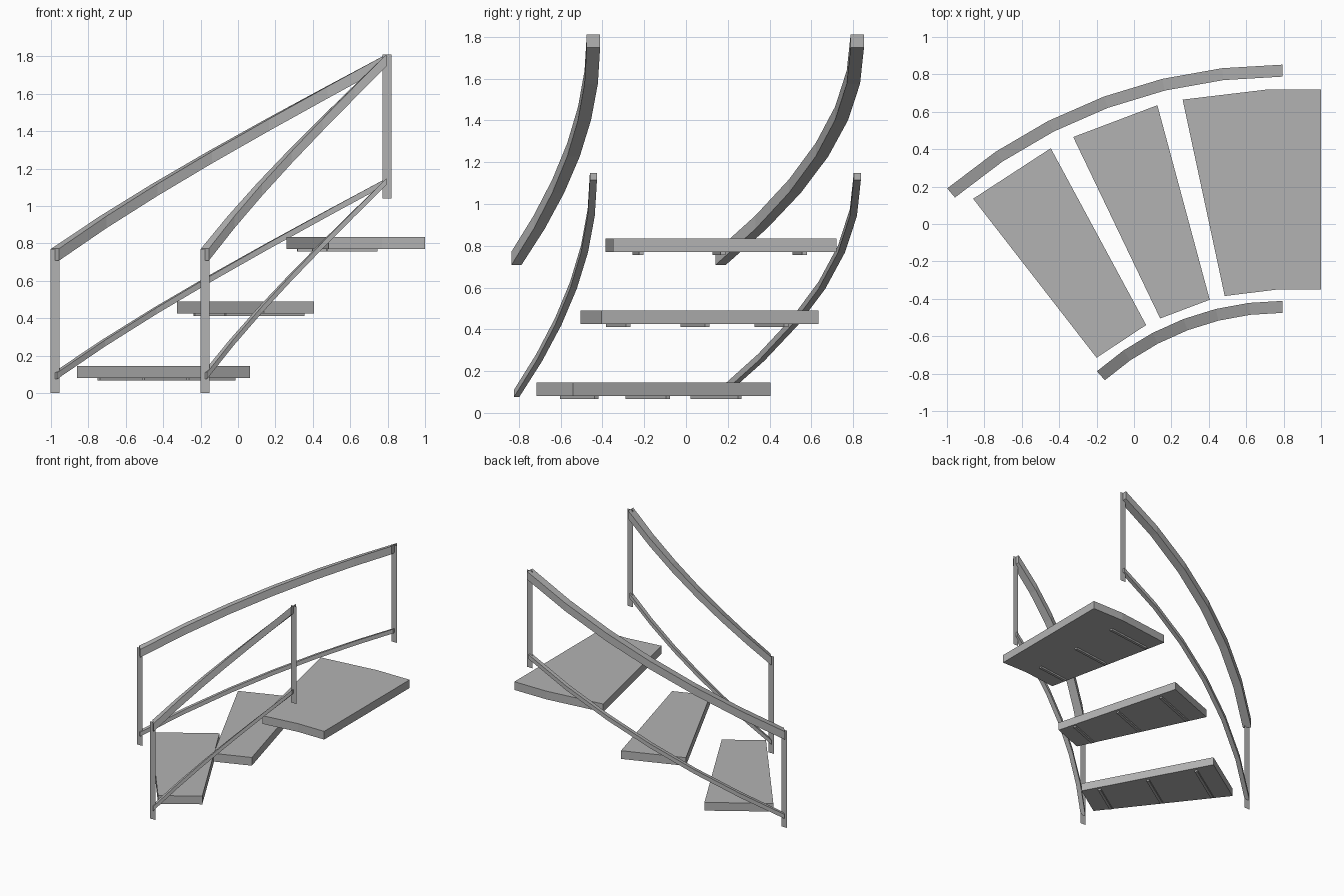
import bpy, bmesh
from math import sin, cos, radians
from mathutils import Vector

cube = bpy.data.objects.get("Cube")
if cube:
    bpy.data.objects.remove(cube, do_unlink=True)

# Single material
grey = bpy.data.materials.new("plain_grey")
grey.use_nodes = True
grey.diffuse_color = (0.45, 0.45, 0.45, 1)
grey.node_tree.nodes["Principled BSDF"].inputs["Base Color"].default_value = grey.diffuse_color


def make_object(name, bm):
    bmesh.ops.recalc_face_normals(bm, faces=bm.faces)
    mesh = bpy.data.meshes.new(name)
    bm.to_mesh(mesh)
    bm.free()
    mesh.materials.append(grey)
    obj = bpy.data.objects.new(name, mesh)
    bpy.context.collection.objects.link(obj)


def slab(name, outline, bottom, top):
    """Flat prism from a plan outline."""
    bm = bmesh.new()
    face = bm.faces.new([bm.verts.new((p[0], p[1], bottom)) for p in outline])
    result = bmesh.ops.extrude_face_region(bm, geom=[face])
    verts = [v for v in result["geom"] if isinstance(v, bmesh.types.BMVert)]
    bmesh.ops.translate(bm, verts=verts, vec=(0, 0, top - bottom))
    make_object(name, bm)


# The stair turns about one vertical axis
AXIS = Vector((0.795, -1.91))
RISE = 1.04
SEGMENTS = 6


def arc_point(radius, angle):
    return AXIS + radius * Vector((-sin(angle), cos(angle)))


def rail(name, radius, sweep, start_z, size):
    """Square bar climbing along an arc."""
    bm = bmesh.new()
    h = size / 2
    rings = []
    for i in range(SEGMENTS + 1):
        t = i / SEGMENTS
        z = start_z + RISE * t
        ring = []
        for dr, dz in ((-h, -h), (h, -h), (h, h), (-h, h)):
            p = arc_point(radius + dr, sweep * (1 - t))
            ring.append(bm.verts.new((p.x, p.y, z + dz)))
        rings.append(ring)
    for a, b in zip(rings, rings[1:]):
        for k in range(4):
            n = (k + 1) % 4
            bm.faces.new((a[k], a[n], b[n], b[k]))
    bm.faces.new(rings[0])
    bm.faces.new(rings[-1])
    make_object(name, bm)


def post(name, centre, bottom):
    """Flat upright strip facing the front."""
    bm = bmesh.new()
    w, top = 0.024, bottom + 0.77
    corners = ((-w, bottom), (w, bottom), (w, top), (-w, top))
    bm.faces.new([bm.verts.new((centre.x + x, centre.y, z)) for x, z in corners])
    make_object(name, bm)


# Handrails, lower rails and posts on both sides
for side, radius, degrees in (("outer", 2.73, 40.5), ("inner", 1.467, 41.5)):
    sweep = radians(degrees)
    rail(side + "_handrail", radius, sweep, 0.74, 0.064)
    rail(side + "_lower_rail", radius, sweep, 0.092, 0.034)
    post(side + "_bottom_post", arc_point(radius, sweep), 0)
    post(side + "_top_post", arc_point(radius, 0) + Vector((0.002, 0)), RISE)

# Treads: outer edge, inner edge, and any landing extension between them
treads = (
    ("lower", 0.08, (-0.86, 0.135), (-0.445, 0.405), (0.065, -0.54), (-0.2, -0.715), ()),
    ("middle", 0.425, (-0.325, 0.465), (0.125, 0.635), (0.405, -0.405), (0.14, -0.505), ()),
    ("upper", 0.77, (0.26, 0.665), (0.72, 0.72), (0.77, -0.35), (0.485, -0.385),
     ((1, 0.72), (1, -0.35))),
)
for name, z, out_a, out_b, in_b, in_a, extension in treads:
    slab(name + "_tread", [out_a, out_b, *extension, in_b, in_a], z, z + 0.065)
    # Three cleats under each tread
    for label, f in (("inner", 0.13), ("centre", 0.495), ("outer", 0.86)):
        a = Vector(in_a).lerp(Vector(out_a), f)
        b = Vector(in_b).lerp(Vector(out_b), f)
        mid, half = (a + b) / 2, (b - a) * 0.44
        across = Vector((-half.y, half.x)).normalized() * 0.011
        outline = [mid - half - across, mid + half - across,
                   mid + half + across, mid - half + across]
        slab(f"{name}_{label}_cleat", outline, z - 0.014, z)
